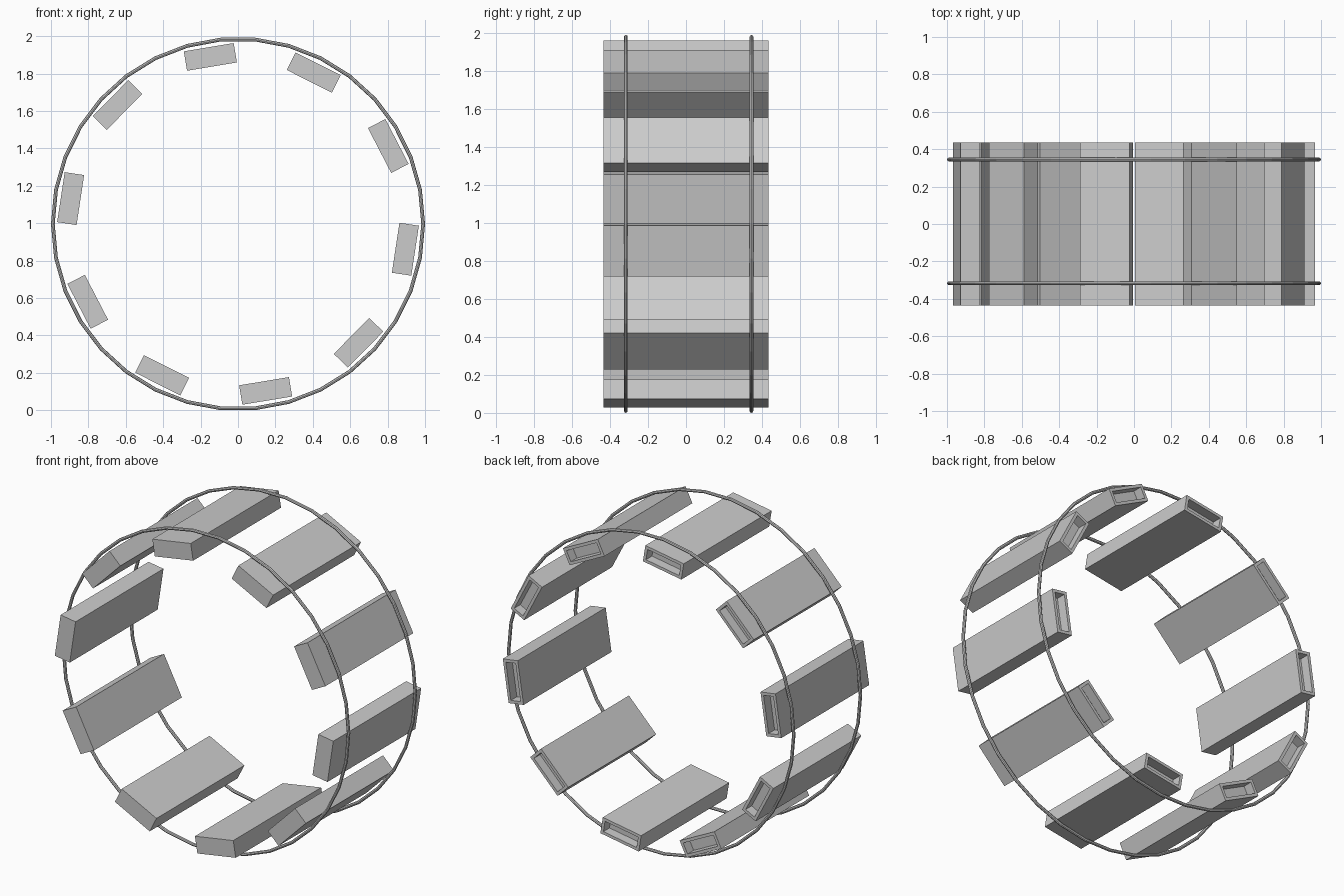
import bpy, bmesh, math
from mathutils import Matrix

if "Cube" in bpy.data.objects:
    bpy.data.objects.remove(bpy.data.objects["Cube"])

CZ = 0.996          # wheel axis height
COUNT = 10          # troughs around the wheel


def hoop(name, y):
    # thin 34-sided ring around the y axis
    bpy.ops.mesh.primitive_torus_add(
        major_segments=34, minor_segments=8, major_radius=0.99, minor_radius=0.01,
        location=(0, y, CZ), rotation=(math.pi / 2, 0, 0))
    bpy.context.object.name = name


def trough_mesh():
    # box with a shallow recess in its back end
    bm = bmesh.new()
    bmesh.ops.create_cube(bm, size=1.0, matrix=Matrix.Diagonal((0.105, 0.872, 0.27, 1)))
    back = max(bm.faces, key=lambda f: f.calc_center_median().y)
    bmesh.ops.inset_region(bm, faces=[back], thickness=0.026)
    floor = bmesh.ops.extrude_discrete_faces(bm, faces=[back])["faces"][0]
    bmesh.ops.translate(bm, verts=floor.verts, vec=(0, -0.06, 0))
    bmesh.ops.recalc_face_normals(bm, faces=bm.faces)
    mesh = bpy.data.meshes.new("trough")
    bm.to_mesh(mesh)
    bm.free()
    return mesh


# front and back hoops
hoop("front_hoop", -0.317)
hoop("back_hoop", 0.345)

# troughs spaced evenly inside the hoops
mesh = trough_mesh()
for i in range(COUNT):
    a = math.radians(-8.6 + i * 360 / COUNT)
    ob = bpy.data.objects.new(f"trough_{i + 1}", mesh)
    ob.location = (0.905 * math.cos(a), 0, CZ + 0.905 * math.sin(a))
    ob.rotation_euler = (0, -a, 0)
    bpy.context.collection.objects.link(ob)
